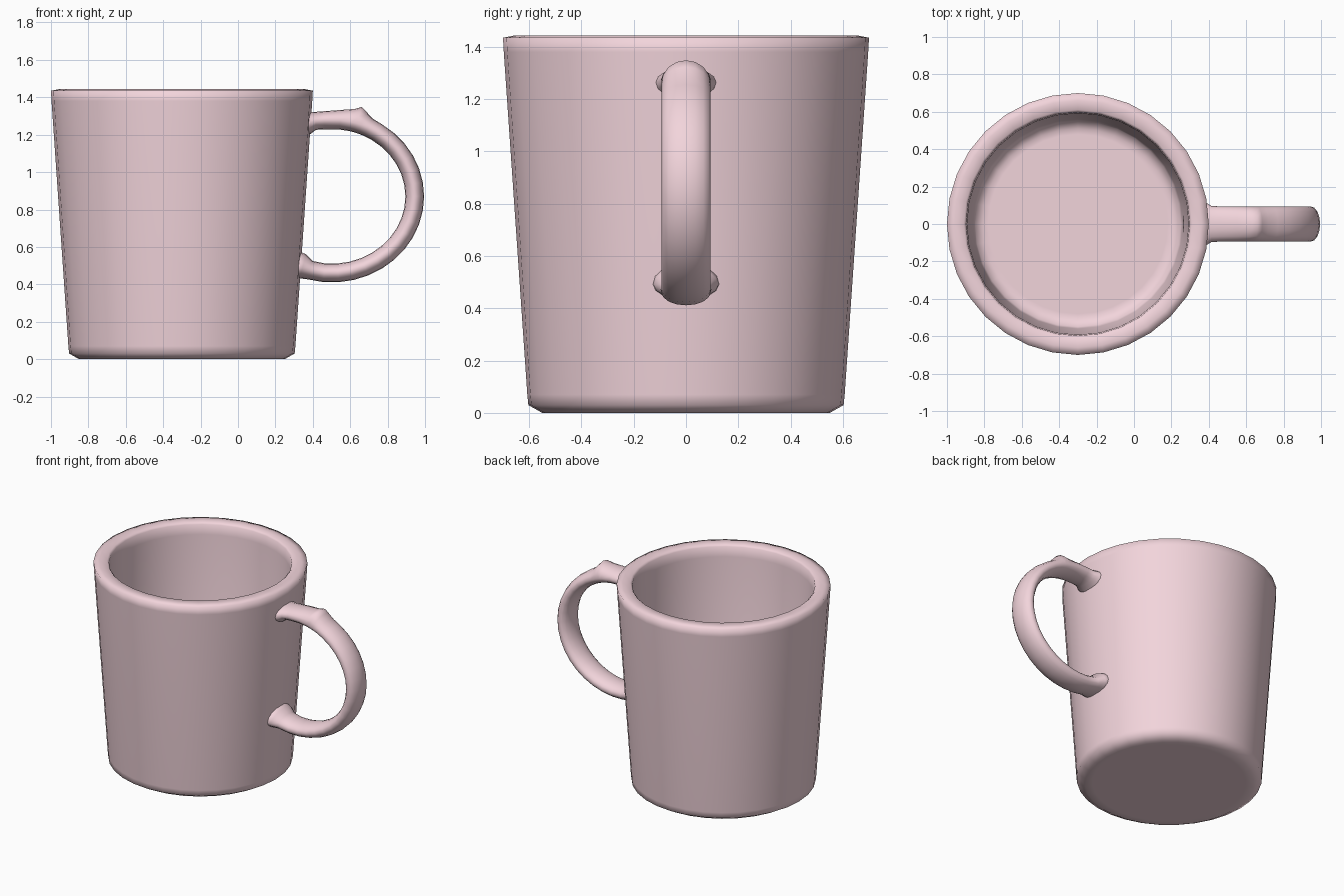
import bpy
import bmesh
from math import sin, cos, radians, tau

if "Cube" in bpy.data.objects:
    bpy.data.objects.remove(bpy.data.objects["Cube"])

pink = bpy.data.materials.new("pink_ceramic")
pink.diffuse_color = (0.89, 0.66, 0.71, 1)
pink.use_nodes = True
pink.node_tree.nodes["Principled BSDF"].inputs["Base Color"].default_value = pink.diffuse_color


def loft(name, rings):
    """Skin a list of equal-sized rings, cap both ends and shade smooth."""
    bm = bmesh.new()
    loops = [[bm.verts.new(p) for p in ring] for ring in rings]
    n = len(loops[0])
    for a, b in zip(loops, loops[1:]):
        for i in range(n):
            j = (i + 1) % n
            bm.faces.new((a[i], a[j], b[j], b[i]))
    bm.faces.new(loops[0][::-1])
    bm.faces.new(loops[-1])
    bmesh.ops.recalc_face_normals(bm, faces=bm.faces)
    for f in bm.faces:
        f.smooth = True
    mesh = bpy.data.meshes.new(name)
    bm.to_mesh(mesh)
    bm.free()
    mesh.materials.append(pink)
    obj = bpy.data.objects.new(name, mesh)
    bpy.context.collection.objects.link(obj)
    return obj


# Mug body: (radius, z) from under the base, up the outside, down the inside
profile = [(0.50, 0), (0.55, 0), (0.603, 0.03), (0.607, 0.07), (0.697, 1.38),
           (0.70, 1.435), (0.66, 1.443), (0.61, 1.442), (0.598, 1.43),
           (0.592, 1.36), (0.56, 0.16), (0.55, 0.125), (0.51, 0.10), (0.48, 0.10)]
SIDES = 32
loft("mug_body", [[(-0.3 + r * cos(tau * i / SIDES), r * sin(tau * i / SIDES), z)
                   for i in range(SIDES)] for r, z in profile])


# Handle: flattened oval section swept round an arc in the xz plane
def section(x, z, angle, inner=0.05, outer=0.05, half_width=0.094, n=16):
    ring = []
    for i in range(n):
        t = tau * i / n
        d = cos(t) * (outer if cos(t) > 0 else inner)
        ring.append((x + d * cos(angle), half_width * sin(t), z + d * sin(angle)))
    return ring


def arc(deg, **size):
    a = radians(deg)
    return section(0.5 + 0.445 * cos(a), 0.87 + 0.41 * sin(a), a, **size)


up, down = radians(92), radians(-105)
handle = [
    # flared top joint
    section(0.33, 1.262, up, 0.075, 0.06, 0.125),
    section(0.385, 1.265, up, 0.062, 0.055, 0.114),
    section(0.415, 1.272, up, 0.046, 0.05, 0.096),
    arc(95, outer=0.047),
    # thumb rest
    arc(84, outer=0.055),
    arc(76, outer=0.072),
    arc(72.5, outer=0.092),
    arc(69, outer=0.075),
    arc(64, outer=0.054),
]
handle += [arc(57 - 9.5 * k) for k in range(17)]
handle += [
    # flared bottom joint
    section(0.385, 0.475, down, 0.052, 0.05, 0.098),
    section(0.345, 0.488, down, 0.075, 0.058, 0.122),
    section(0.28, 0.50, down, 0.09, 0.07, 0.135),
]
loft("handle", handle)
